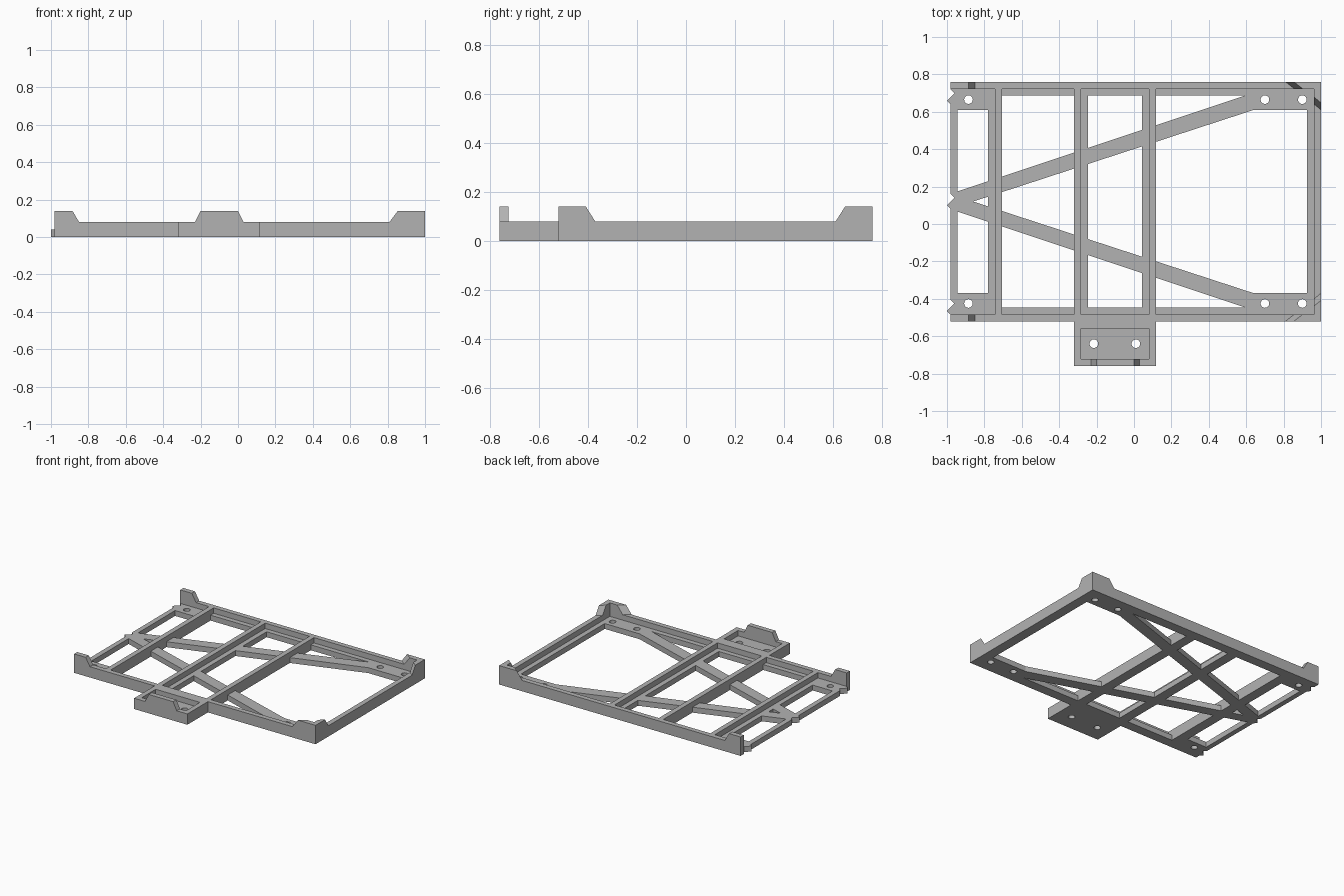
import bpy, bmesh

cube = bpy.data.objects.get("Cube")
if cube:
    bpy.data.objects.remove(cube, do_unlink=True)

LOW, WALL, LUG = 0.04, 0.08, 0.14     # heights of floor, walls and lugs
L, R, BACK, FRONT = -0.98, 1.0, 0.76, -0.52
T = 0.037                             # wall thickness
MID = (BACK + FRONT) / 2

grey = bpy.data.materials.new("mid_grey")
grey.use_nodes = True
colour = (0.45, 0.45, 0.45, 1)
grey.diffuse_color = colour
grey.node_tree.nodes["Principled BSDF"].inputs["Base Color"].default_value = colour

parts = bpy.data.collections.new("frame_parts")
cutters = bpy.data.collections.new("hole_cutters")
for c in (parts, cutters):
    bpy.context.scene.collection.children.link(c)


def loft(name, bottom, top, z0, z1, group=parts):
    """Closed solid between two outlines with the same number of points."""
    bm = bmesh.new()
    lo = [bm.verts.new((x, y, z0)) for x, y in bottom]
    hi = [bm.verts.new((x, y, z1)) for x, y in top]
    bm.faces.new(lo)
    bm.faces.new(hi)
    for i in range(len(lo)):
        j = (i + 1) % len(lo)
        bm.faces.new((lo[i], lo[j], hi[j], hi[i]))
    bmesh.ops.recalc_face_normals(bm, faces=bm.faces)
    mesh = bpy.data.meshes.new(name)
    bm.to_mesh(mesh)
    bm.free()
    mesh.materials.append(grey)
    ob = bpy.data.objects.new(name, mesh)
    ob.hide_render = True
    group.objects.link(ob)
    return ob


def prism(name, outline, height):
    return loft(name, outline, outline, 0, height)


def bar(name, x0, x1, y0, y1, height):
    return prism(name, [(x0, y0), (x1, y0), (x1, y1), (x0, y1)], height)


def flip(points):
    return [(x, 2 * MID - y) for x, y in points]


def hole(x, y):
    bm = bmesh.new()
    bmesh.ops.create_cone(bm, cap_ends=True, segments=24, radius1=0.023, radius2=0.023, depth=0.3)
    bmesh.ops.translate(bm, verts=bm.verts, vec=(x, y, 0))
    mesh = bpy.data.meshes.new("hole_cutter")
    bm.to_mesh(mesh)
    bm.free()
    mesh.materials.append(grey)
    ob = bpy.data.objects.new("hole_cutter", mesh)
    ob.hide_render = True
    cutters.objects.link(ob)


# Right wall is the start of the union
frame = bar("tray_frame", R - T, R, FRONT, BACK, WALL)
parts.objects.unlink(frame)
bpy.context.scene.collection.objects.link(frame)
frame.hide_render = False

# Right ledge
bar("right_ledge", R - 2 * T, R - 0.02, FRONT + 0.01, BACK - 0.01, LOW)

# Left rail with interlocking notches and teeth
edge = [(L, BACK)]
for y in (0.70, 0.14, -0.425):
    edge += [(L, y + 0.02), (L + 0.02, y), (L - 0.02, y - 0.04), (L, y - 0.06)]
edge += [(L, FRONT), (L + T, FRONT), (L + T, BACK)]
prism("left_rail", edge, LOW)

# Parts repeated on the front and back sides
for side, m in (("back", list), ("front", flip)):
    def rect(x0, x1, y0, y1):
        return m([(x0, y0), (x1, y0), (x1, y1), (x0, y1)])
    prism(side + "_wall", rect(L, R, BACK - T, BACK), WALL)
    prism(side + "_ledge", rect(-0.95, R - 0.01, BACK - 2 * T, BACK - 0.01), LOW)
    prism(side + "_left_plate", rect(-0.955, -0.75, 0.61, BACK - 0.01), LOW)
    # Diagonal brace widening into the right corner plate
    prism(side + "_brace", m([(-0.955, 0.17), (0.605, 0.69), (0.605, 0.74), (0.97, 0.74),
                              (0.97, 0.61), (0.64, 0.61), (-0.955, 0.089)]), LOW)
    # Left lug
    loft(side + "_left_lug", rect(L, -0.85, BACK - T, BACK),
         rect(L, -0.885, BACK - T, BACK), WALL, LUG)
    # Right corner lug, one arm along each wall
    yi, xi = BACK - T, R - T
    loft(side + "_corner_lug",
         m([(0.81, BACK), (R, BACK), (R, 0.61), (xi, 0.64), (xi, yi), (0.857, yi)]),
         m([(0.855, BACK), (R, BACK), (R, 0.648), (xi, 0.678), (xi, yi), (0.902, yi)]),
         WALL, LUG)
    for x in (-0.885, 0.70, 0.90):
        hole(*m([(x, 0.665)])[0])

# Cross walls, each with a ledge on one side
for name, x, d in (("left", -0.743, -1), ("middle", -0.283, 1), ("right", 0.08, -1)):
    a, b = sorted((x, x - d * T))
    bar(name + "_cross_wall", a, b, FRONT + 0.01, BACK - 0.01, WALL)
    a, b = sorted((x - d * 0.02, x + d * T))
    bar(name + "_cross_ledge", a, b, FRONT + 0.01, BACK - 0.01, LOW)

# Front mounting box
X0, X1, Y0 = -0.32, 0.117, -0.76
bar("box_floor", X0 + 0.01, X1 - 0.01, Y0 + 0.01, FRONT, LOW)
bar("box_front_wall", X0, X1, Y0, Y0 + T, WALL)
bar("box_back_wall", X0, X1, -0.56, FRONT + 0.02, WALL)
bar("box_left_wall", X0, X0 + T, Y0, FRONT, WALL)
bar("box_right_wall", X1 - T, X1, Y0, FRONT, WALL)
loft("box_lug", [(-0.23, Y0), (0.03, Y0), (0.03, Y0 + T), (-0.23, Y0 + T)],
     [(-0.2, Y0), (0, Y0), (0, Y0 + T), (-0.2, Y0 + T)], WALL, LUG)
for x in (-0.215, 0.01):
    hole(x, -0.64)

# Fuse the parts and drill the screw holes
for group, operation in ((parts, "UNION"), (cutters, "DIFFERENCE")):
    mod = frame.modifiers.new(group.name, "BOOLEAN")
    mod.operation = operation
    mod.operand_type = "COLLECTION"
    mod.collection = group
    mod.solver = "EXACT"
bpy.context.view_layer.update()
deps = bpy.context.evaluated_depsgraph_get()
fused = bpy.data.meshes.new_from_object(frame.evaluated_get(deps))
frame.modifiers.clear()
frame.data = fused
fused.materials.clear()
fused.materials.append(grey)
for p in fused.polygons:
    p.material_index = 0
    p.use_smooth = False

# Remove the helper parts
for group in (parts, cutters):
    for ob in list(group.objects):
        bpy.data.objects.remove(ob, do_unlink=True)
    bpy.data.collections.remove(group)
